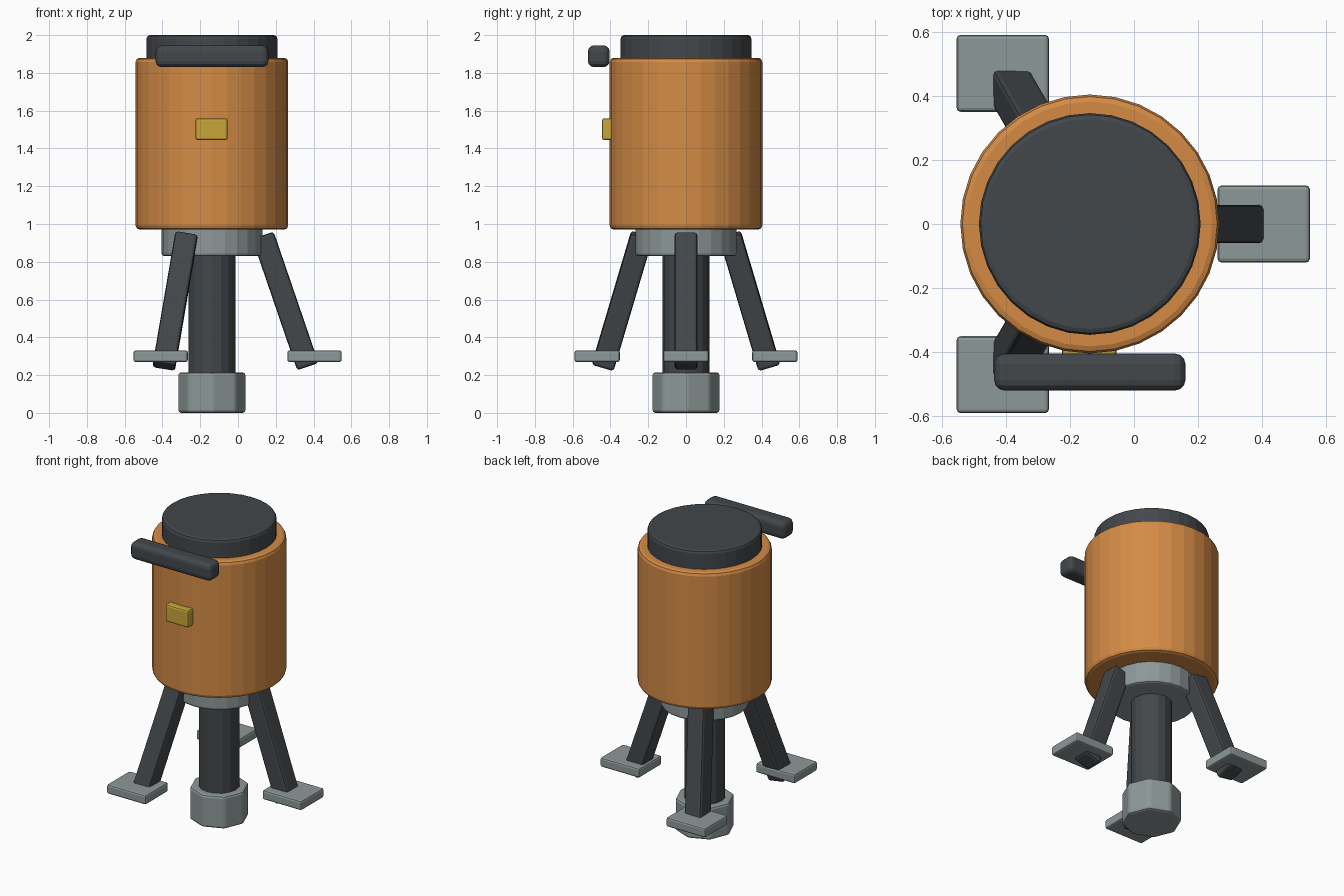
import bpy, math
from mathutils import Vector

if "Cube" in bpy.data.objects:
    bpy.data.objects.remove(bpy.data.objects["Cube"])

CX = -0.138  # vertical axis of the machine


def material(name, rgb):
    m = bpy.data.materials.new(name)
    m.diffuse_color = (*rgb, 1)
    m.use_nodes = True
    m.node_tree.nodes["Principled BSDF"].inputs["Base Color"].default_value = m.diffuse_color
    return m


ORANGE = material("orange paint", (0.66, 0.26, 0.06))
DARK = material("dark rubber", (0.056, 0.063, 0.07))
STEEL = material("grey steel", (0.27, 0.315, 0.315))
YELLOW = material("yellow label", (0.58, 0.38, 0.04))


def finish(name, mat, bevel, segments=2):
    ob = bpy.context.object
    ob.name = name
    ob.data.materials.append(mat)
    mod = ob.modifiers.new("Bevel", 'BEVEL')
    mod.width = bevel
    mod.segments = segments
    mod.limit_method = 'ANGLE'
    mod.angle_limit = math.radians(30)
    return ob


def drum(name, radius, z0, z1, sides, mat, bevel):
    bpy.ops.mesh.primitive_cylinder_add(vertices=sides, radius=radius, depth=z1 - z0,
                                        location=(CX, 0, (z0 + z1) / 2))
    return finish(name, mat, bevel)


def box(name, centre, size, mat, bevel, segments=2):
    bpy.ops.mesh.primitive_cube_add(size=1, location=centre)
    ob = bpy.context.object
    for v in ob.data.vertices:
        v.co = Vector(a * b for a, b in zip(v.co, size))
    return finish(name, mat, bevel, segments)


# Central stack, bottom to top
drum("foot", 0.18, 0.0, 0.215, 8, STEEL, 0.015)
drum("column", 0.125, 0.15, 0.95, 16, DARK, 0.01)
drum("collar", 0.267, 0.83, 1.0, 24, STEEL, 0.015)
drum("body", 0.404, 0.97, 1.88, 32, ORANGE, 0.022)
drum("lid", 0.346, 1.82, 2.0, 32, DARK, 0.018)

# Carry bar and label on the front
box("handle", (CX, -0.462, 1.888), (0.597, 0.115, 0.115), DARK, 0.032, 3)
box("label", (CX - 0.002, -0.4, 1.502), (0.17, 0.09, 0.115), YELLOW, 0.012)

# Three splayed legs with flat pads
for i in range(3):
    a = math.radians(120 * i)
    out = Vector((math.cos(a), math.sin(a), 0))
    axis = Vector((CX, 0, 0))
    top = axis + out * 0.27 + Vector((0, 0, 0.94))
    low = axis + out * 0.508 + Vector((0, 0, 0.245))
    leg = box(f"leg_{i + 1}", (top + low) / 2, (0.12, 0.12, (top - low).length), DARK, 0.015)
    leg.rotation_mode = 'QUATERNION'
    leg.rotation_quaternion = Vector((0, 0, 1)).rotation_difference(top - low)
    box(f"pad_{i + 1}", axis + out * 0.543 + Vector((0, 0, 0.3)),
        (0.288, 0.24, 0.062), STEEL, 0.012)
